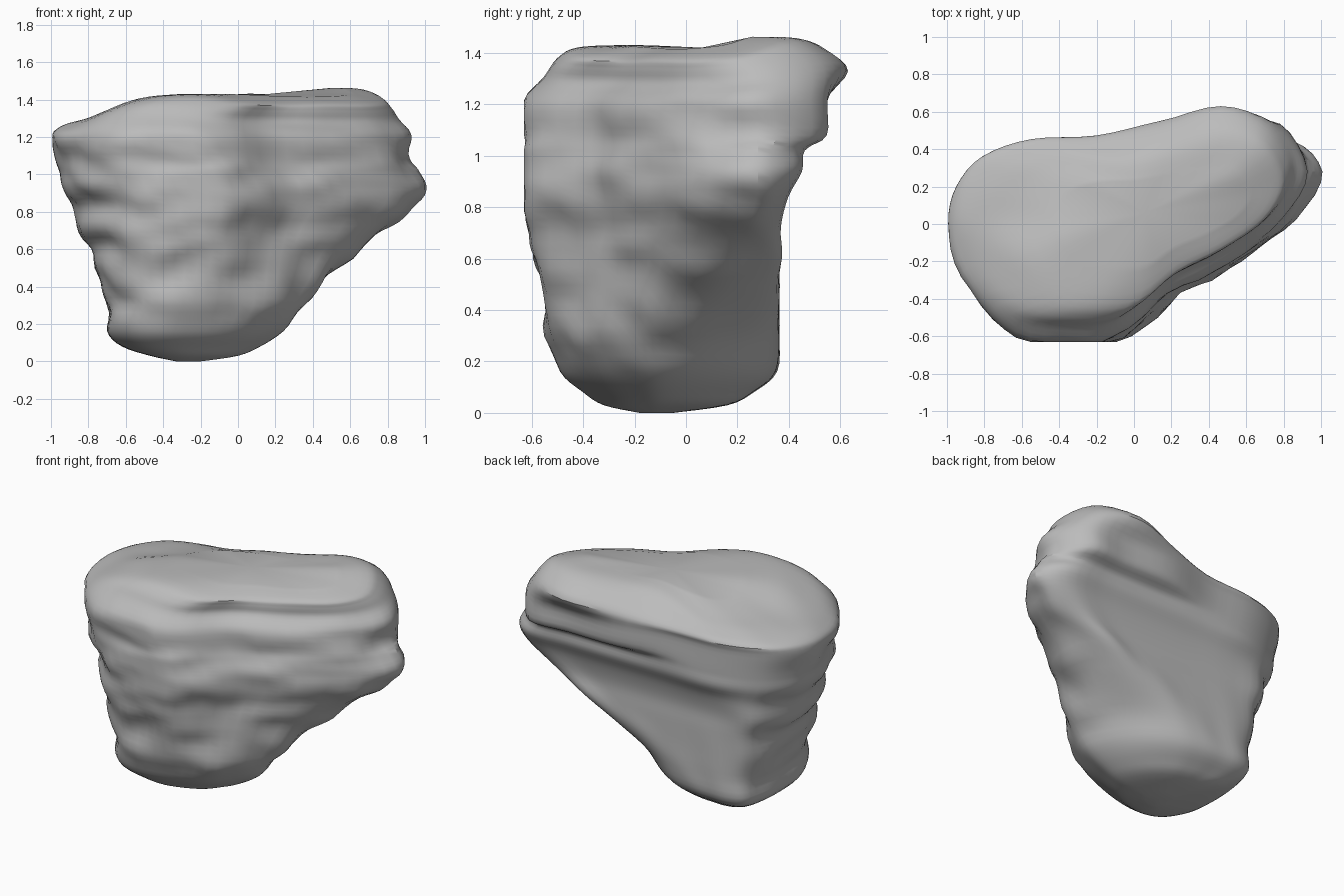
import bpy
import bmesh
from mathutils import Vector, noise

default = bpy.data.objects.get("Cube")
if default:
    bpy.data.objects.remove(default, do_unlink=True)


def make_material(name, shade):
    mat = bpy.data.materials.new(name)
    mat.use_nodes = True
    colour = (shade, shade, shade, 1)
    mat.diffuse_color = colour
    mat.node_tree.nodes["Principled BSDF"].inputs["Base Color"].default_value = colour
    return mat


def smoothstep(low, high, value):
    t = max(0, min(1, (value - low) / (high - low)))
    return t * t * (3 - 2 * t)


def remap(value, old_low, old_high, new_low, new_high):
    return new_low + (value - old_low) / (old_high - old_low) * (new_high - new_low)


def spline(points, closed, steps=4):
    """Smooth curve passing through every given point."""
    total = len(points)

    def pick(i):
        return points[i % total] if closed else points[max(0, min(total - 1, i))]

    curve = []
    for i in range(total if closed else total - 1):
        start, end = pick(i), pick(i + 1)
        leave, arrive = (end - pick(i - 1)) / 2, (pick(i + 2) - start) / 2
        for k in range(steps):
            t = k / steps
            s = smoothstep(0, 1, t)
            curve.append(start * (1 - s) + end * s
                         + leave * t * (1 - t) ** 2 - arrive * t * t * (1 - t))
    return curve if closed else curve + [points[-1]]


# Broad upper outline and narrow lower outline, with matching corners
upper = [(-1, 0), (-.95, .2), (-.82, .35), (-.56, .44), (-.2, .46), (.15, .54),
         (.5, .63), (.78, .53), (.92, .28), (.8, .02), (.5, -.2), (.18, -.37),
         (-.1, -.6), (-.4, -.63), (-.7, -.56), (-.92, -.28)]
lower = [(-.7, -.1), (-.69, .12), (-.64, .3), (-.52, .36), (-.36, .36), (-.2, .35),
         (-.03, .31), (.15, .2), (.3, .03), (.37, -.14), (.3, -.26), (.15, -.4),
         (-.1, -.5), (-.35, -.54), (-.55, -.48), (-.67, -.3)]

# Ledges from bottom to top: height, x range, y range
ledges = [(0, -.33, -.2, -.18, -.05), (.03, -.47, 0, -.32, .16),
          (.08, -.62, .12, -.4, .26), (.16, -.7, .24, -.49, .35),
          (.3, -.7, .36, -.54, .36), (.46, -.76, .48, -.54, .36),
          (.6, -.79, .64, -.62, .36), (.72, -.86, .82, -.63, .36),
          (.84, -.88, .96, -.63, .39), (.94, -.95, 1, -.63, .44),
          (1.02, -.96, .95, -.63, .45), (1.08, -.97, .92, -.63, .53),
          (1.21, -1, .92, -.63, .54), (1.31, -.95, .86, -.55, .63),
          (1.38, -.81, .82, -.5, .55), (1.42, -.62, .77, -.42, .45),
          (1.43, -.4, .6, -.22, .3)]


def ledge_points(z, x_low, x_high, y_low, y_high):
    blend = smoothstep(.2, .9, z)
    ring = [Vector(a).lerp(Vector(b), blend) for a, b in zip(lower, upper)]
    xs = [p.x for p in ring]
    ys = [p.y for p in ring]
    crown = smoothstep(1.15, 1.42, z)
    points = []
    for p in ring:
        x = remap(p.x, min(xs), max(xs), x_low, x_high)
        if .25 < z < 1.25:
            y = max(y_low, min(y_high, p.y))     # sheer, flat back wall
        else:
            y = remap(p.y, min(ys), max(ys), y_low, y_high)
        # Raised lobe on the left, sagging shoulders on the other diagonal
        lift = .04 * smoothstep(.2, .6, x) - .09 * smoothstep(.2, .75, abs(y - x))
        points.append(Vector((x, y, z + lift * crown)))
    return points


# Rock body lofted through the ledges
outlines = [spline(ledge_points(*ledge), True) for ledge in ledges]
columns = [spline(column, False) for column in zip(*outlines)]
bm = bmesh.new()
rings = [[bm.verts.new(p) for p in ring] for ring in zip(*columns)]
count = len(columns)
for below, above in zip(rings, rings[1:]):
    for i in range(count):
        j = (i + 1) % count
        bm.faces.new((below[i], below[j], above[j], above[i]))
for ring in (rings[0], rings[-1]):
    middle = bm.verts.new(sum((v.co for v in ring), Vector()) / count)
    for i in range(count):
        bm.faces.new((ring[i], ring[(i + 1) % count], middle))
bmesh.ops.recalc_face_normals(bm, faces=bm.faces)

# Weathered pits and strata on the sides, leaving top, base and back smooth
bm.normal_update()
normals = [v.normal.copy() for v in bm.verts]
for v, n in zip(bm.verts, normals):
    z = v.co.z
    sides = smoothstep(.1, .3, z) * (1 - smoothstep(1.1, 1.35, z))
    sides *= 1 - smoothstep(.1, .6, n.y)
    pits = noise.noise(Vector((v.co.x * 5, v.co.y * 5, z * 8)))
    v.co += n * pits * .03 * sides
    v.co.y = max(v.co.y, -.63)                   # sheer front wall

mesh = bpy.data.meshes.new("rock")
bm.to_mesh(mesh)
bm.free()
mesh.materials.append(make_material("stone grey", .5))
rock = bpy.data.objects.new("rock", mesh)
bpy.context.collection.objects.link(rock)
bpy.context.view_layer.objects.active = rock
rock.select_set(True)
bpy.ops.object.shade_smooth_by_angle()
